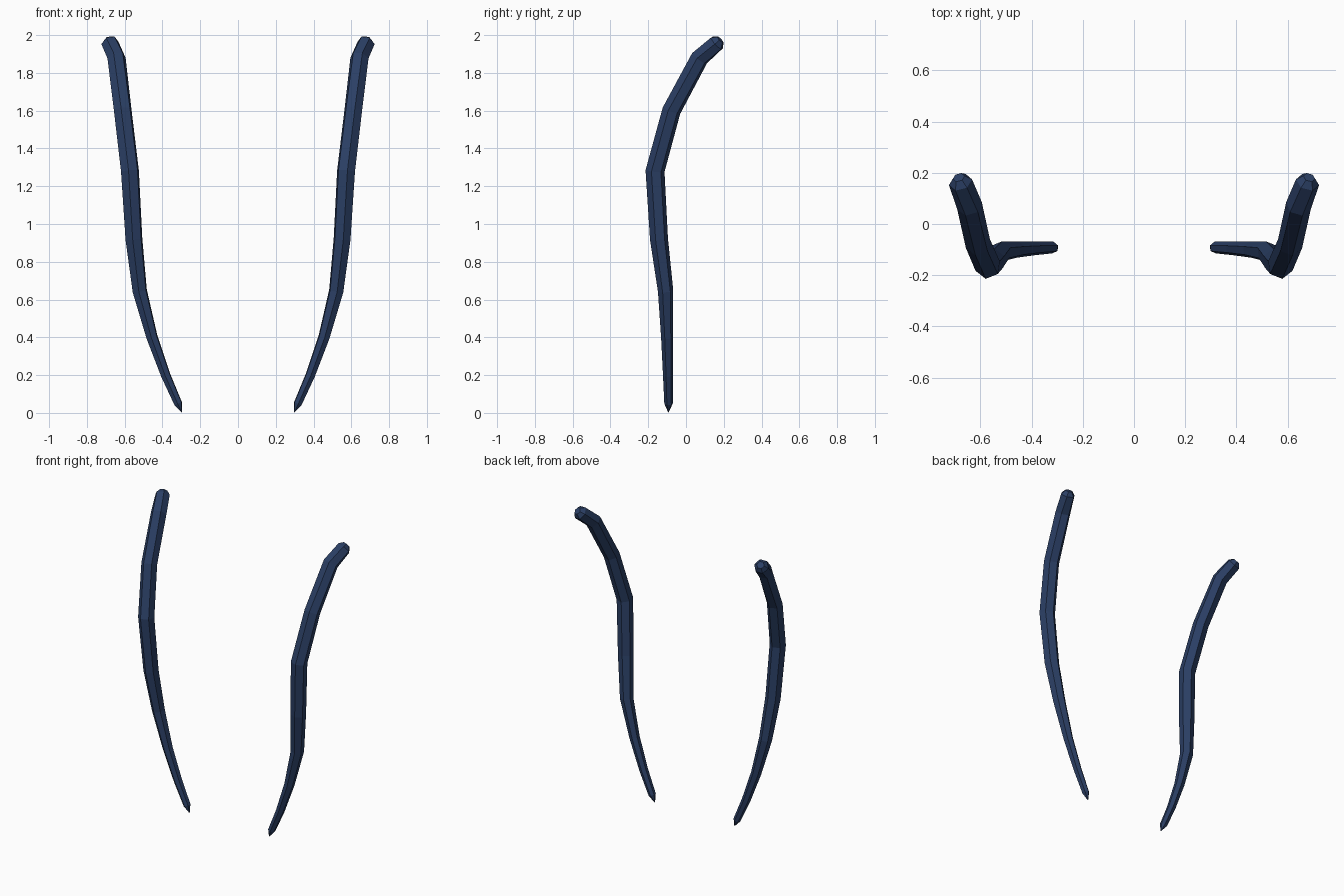
import bpy, bmesh, math
from mathutils import Vector

cube = bpy.data.objects.get("Cube")
if cube:
    bpy.data.objects.remove(cube)

navy = bpy.data.materials.new("dark_navy")
navy.use_nodes = True
colour = (0.024, 0.05, 0.13, 1)
navy.diffuse_color = colour
navy.node_tree.nodes["Principled BSDF"].inputs["Base Color"].default_value = colour

# Centre line of one curved rod, bottom to top: x, y, z, radius
PATH = [
    (0.317, -0.092, 0.05, 0.023),
    (0.383, -0.095, 0.20, 0.027),
    (0.455, -0.100, 0.40, 0.032),
    (0.520, -0.108, 0.645, 0.041),
    (0.551, -0.143, 0.92, 0.048),
    (0.572, -0.164, 1.28, 0.051),
    (0.610, -0.077, 1.60, 0.050),
    (0.643, 0.072, 1.878, 0.050),
    (0.678, 0.163, 1.958, 0.047),
    (0.685, 0.182, 1.976, 0.024),
]
TIP = Vector((0.297, -0.093, 0.0))
SIDES = 6
EDGE_DIR = Vector((math.sin(math.radians(8)), -math.cos(math.radians(8)), 0))


def make_rod(name, side):
    bm = bmesh.new()
    centres = [Vector(p[:3]) for p in PATH]
    rings = []
    # Six-sided sections, each square to the bend
    for i, c in enumerate(centres):
        before = (c - centres[i - 1]).normalized() if i else Vector()
        after = (centres[i + 1] - c).normalized() if i + 1 < len(centres) else Vector()
        t = (before + after).normalized()
        u = (EDGE_DIR - t * EDGE_DIR.dot(t)).normalized()
        v = t.cross(u)
        ring = []
        for k in range(SIDES):
            a = math.tau * k / SIDES
            p = c + (u * math.cos(a) + v * math.sin(a)) * PATH[i][3]
            ring.append(bm.verts.new((p.x * side, p.y, p.z)))
        rings.append(ring)
    for lower, upper in zip(rings, rings[1:]):
        for k in range(SIDES):
            n = (k + 1) % SIDES
            bm.faces.new((lower[k], lower[n], upper[n], upper[k]))
    # Blunt top cap and pointed foot
    bm.faces.new(rings[-1])
    tip = bm.verts.new((TIP.x * side, TIP.y, TIP.z))
    for k in range(SIDES):
        bm.faces.new((tip, rings[0][(k + 1) % SIDES], rings[0][k]))
    bmesh.ops.recalc_face_normals(bm, faces=bm.faces[:])
    mesh = bpy.data.meshes.new(name)
    bm.to_mesh(mesh)
    bm.free()
    mesh.materials.append(navy)
    rod = bpy.data.objects.new(name, mesh)
    bpy.context.collection.objects.link(rod)


make_rod("left_curved_rod", 1)
make_rod("right_curved_rod", -1)
